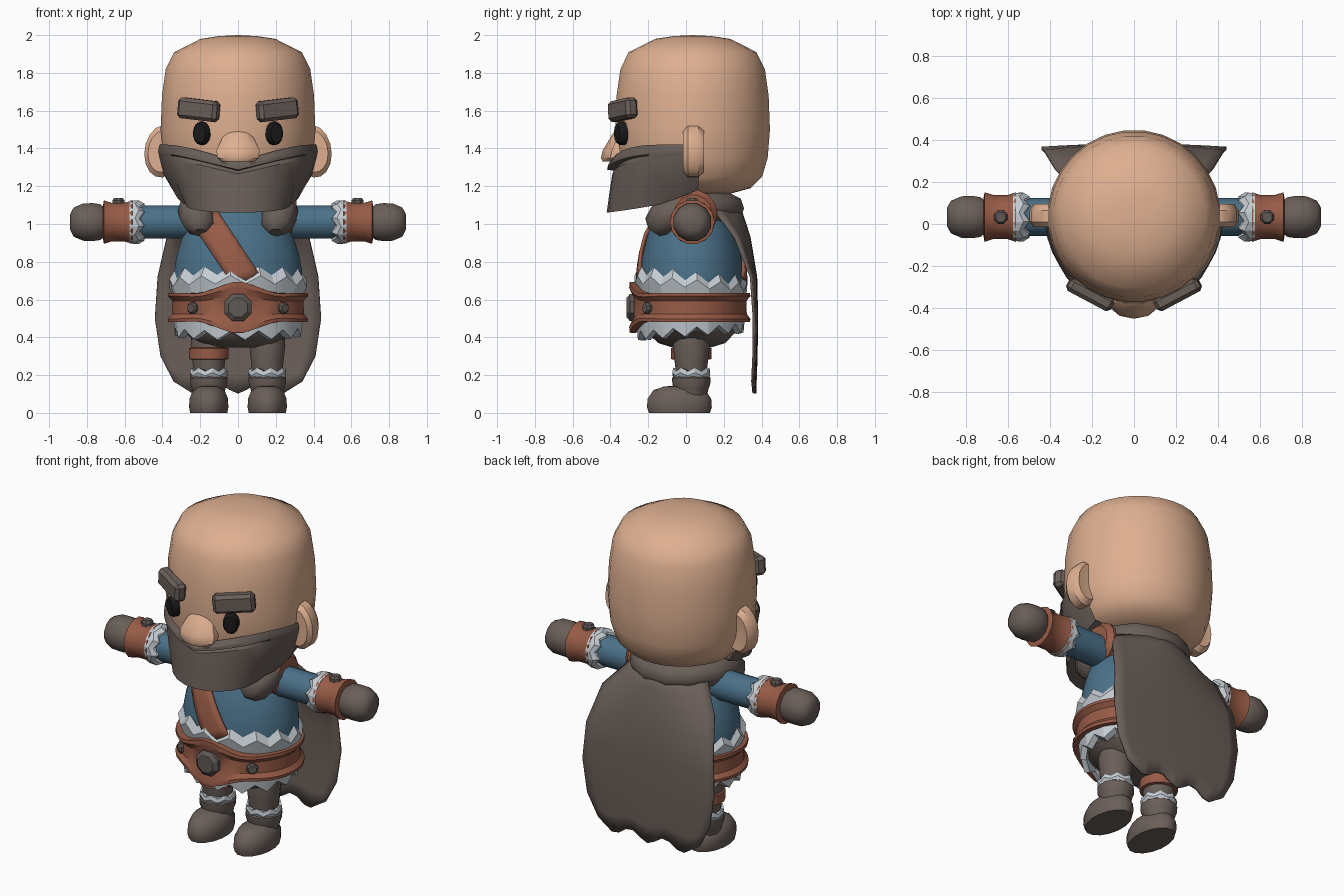
import bpy, bmesh
from math import sin, cos, pi, sqrt, radians, exp
from mathutils import Matrix, Vector

cube = bpy.data.objects.get("Cube")
if cube:
    bpy.data.objects.remove(cube, do_unlink=True)


def material(name, r, g, b):
    m = bpy.data.materials.new(name)
    m.use_nodes = True
    m.diffuse_color = (r, g, b, 1)
    m.node_tree.nodes["Principled BSDF"].inputs["Base Color"].default_value = (r, g, b, 1)
    return m


SKIN = material("skin", .73, .43, .28)
HAIR = material("grey_brown", .145, .115, .10)
LEATHER = material("leather", .31, .105, .062)
BLUE = material("blue_cloth", .07, .165, .25)
FUR = material("pale_fur", .56, .61, .65)
BLACK = material("eye_black", .01, .01, .01)
METAL = material("dull_metal", .115, .10, .09)


def finish(name, bm, mat, angle=35):
    bmesh.ops.remove_doubles(bm, verts=bm.verts, dist=0.0005)
    bmesh.ops.recalc_face_normals(bm, faces=bm.faces)
    me = bpy.data.meshes.new(name)
    bm.to_mesh(me)
    bm.free()
    ob = bpy.data.objects.new(name, me)
    bpy.context.collection.objects.link(ob)
    me.materials.append(mat)
    bpy.ops.object.select_all(action='DESELECT')
    ob.select_set(True)
    bpy.context.view_layer.objects.active = ob
    bpy.ops.object.shade_smooth_by_angle(angle=radians(angle))
    return ob


def lathe(name, mat, prof, place, n=16, sy=1.0, bend=None, angle=35):
    """Rings of (radius, height, zigzag) stacked along local z, then placed."""
    bm = bmesh.new()
    rings = []
    for r, h, *zig in prof:
        ring = []
        for i in range(n):
            a = 2 * pi * (i + .5) / n
            p = Vector((r * cos(a), r * sy * sin(a), h))
            if zig:
                p.z += zig[0] * (-1) ** i
            ring.append(bm.verts.new(place @ (bend(p) if bend else p)))
        rings.append(ring)
    for lo, hi in zip(rings, rings[1:]):
        for i in range(n):
            j = (i + 1) % n
            bm.faces.new((lo[i], lo[j], hi[j], hi[i]))
    for ring, row in ((rings[0], prof[0]), (rings[-1], prof[-1])):
        if row[0] > 0:
            bm.faces.new(ring)
    return finish(name, bm, mat, angle)


def sheet(name, mat, f, nu, nv, thick, angle=35):
    """Grid surface from f(u, v) with u, v in 0..1."""
    bm = bmesh.new()
    g = [[bm.verts.new(f(i / nu, j / nv)) for i in range(nu + 1)] for j in range(nv + 1)]
    for j in range(nv):
        for i in range(nu):
            bm.faces.new((g[j][i], g[j][i + 1], g[j + 1][i + 1], g[j + 1][i]))
    ob = finish(name, bm, mat, angle)
    if thick:
        m = ob.modifiers.new("thickness", 'SOLIDIFY')
        m.thickness, m.offset = thick, 0
    return ob


def at(x, y, z):
    return Matrix.Translation((x, y, z))


def along_x(s):
    return at(0, .033, 1.01) @ Matrix.Rotation(s * pi / 2, 4, 'Y')


def lerp_rows(rows, t):
    i = min(int(t), len(rows) - 2)
    return [a + (b - a) * (t - i) for a, b in zip(rows[i], rows[i + 1])]


# Head
lathe("head", SKIN, [(0, 1.16), (.2, 1.16), (.31, 1.19), (.37, 1.25), (.4, 1.35), (.412, 1.5),
      (.405, 1.68), (.385, 1.82), (.34, 1.91), (.2, 1.98), (.1, 1.995), (0, 2)],
      at(0, .035, 0), 28, angle=60)
lathe("nose", SKIN, [(.09, 1.33), (.115, 1.35), (.12, 1.39), (.1, 1.43), (.075, 1.48), (.05, 1.495)],
      at(0, -.375, 0), 10, .6, lambda p: Vector((p.x, p.y + (p.z - 1.37) * .3, p.z)), 40)


# Beard with a recessed mouth line and a jutting chin
FRONT = [(0, .425), (.1, .45), (.16, .452), (.18, .405), (.24, .425), (.6, .44), (1, .455), (.8, .1)]
SIDE = [(0, .418), (.1, .424), (.16, .424), (.18, .422), (.24, .42), (.6, .395), (1, .33), (.9, .1)]


def beard(u, v):
    a = radians(95) * (2 * u - 1)
    k = abs(2 * u - 1)
    w = max(0, 1 - (k / .6) ** 2)
    row = round(v * 7)
    fr, r = [f * w + s * (1 - w) for f, s in zip(FRONT[row], SIDE[row])]
    top = 1.33 + .09 * sin(min(k * 1.5, 1) * pi / 2)
    bottom = 1.06 + .12 * k * k
    return Vector((r * sin(a), .035 - r * cos(a), top + (bottom - top) * fr))


sheet("beard", HAIR, beard, 20, 7, 0, 25)

# Torso
TUNIC = [(.32, .5), (.345, .68), (.34, .76), (.325, .84), (.29, .95), (.22, 1.06), (.15, 1.16)]
lathe("tunic", BLUE, TUNIC, at(0, .03, 0), 28, .8, angle=60)
lathe("trousers", HAIR, [(.12, .345), (.22, .37), (.29, .43), (.31, .52)], at(0, .03, 0), 20, .82)
lathe("upper_fur", FUR, [(.345, .62), (.365, .685, .022), (.335, .735, .022), (.31, .70)], at(0, .025, 0),
      28, .82, lambda p: Vector((p.x, p.y, p.z - .07 * p.y)), 20)
lathe("lower_fur", FUR, [(.29, .45), (.30, .42, .02), (.335, .43, .024), (.345, .5)], at(0, .025, 0),
      28, .84, lambda p: Vector((p.x, p.y, p.z + .07 * p.y)), 20)


def widen(p):
    if p.y < 0:
        p.z *= 1 + .75 * exp(-(p.x / .13) ** 2) - .1 * exp(-((abs(p.x) - .22) / .06) ** 2)
    return p


lathe("belt", LEATHER, [(.33, -.078), (.37, -.078), (.372, -.06), (.35, -.035), (.348, .035),
      (.372, .06), (.37, .078), (.33, .078)], at(0, .02, .558), 40, .865, widen, 30)
STUD = [(1, 0), (1, .6), (.7, 1), (0, 1)]


def stud(name, place, radius, height, n=8):
    lathe(name, METAL, [(r * radius, h * height) for r, h in STUD], place, n, angle=20)


FACE_FRONT = Matrix.Rotation(pi / 2, 4, 'X')
stud("buckle", at(0, -.27, .558) @ FACE_FRONT, .078, .045)


# Leather strap across the chest and back
def strap(side):
    def f(u, v):
        z = 1.06 - .36 * v + .05 * (u - .5)
        x = -.19 + .235 * v + .145 * (u - .5)
        for (r0, z0), (r1, z1) in zip(TUNIC, TUNIC[1:]):
            if z0 <= z <= z1:
                r = r0 + (r1 - r0) * (z - z0) / (z1 - z0)
        return Vector((x, .03 + side * (.012 + .8 * sqrt(max(r * r - x * x, .002))), z))
    return f


sheet("chest_strap", LEATHER, strap(-1), 4, 8, .018)
sheet("back_strap", LEATHER, strap(1), 4, 8, .018)
lathe("shoulder_strap", LEATHER, [(.09, .22), (.125, .23), (.128, .28), (.1, .31)],
      at(0, .005, .045) @ along_x(1), 14)

# Collar wrapped round the neck, with thick rounded ends at the front
half = [(.2, -.17, .955, .035), (.2, -.15, .985, .08), (.215, -.11, 1.04, .095), (.235, -.02, 1.08, .085),
        (.23, .09, 1.09, .075), (.15, .19, 1.09, .075), (.06, .235, 1.085, .075)]
path = half + [(-x, y, z, r) for x, y, z, r in reversed(half)]
cu = bpy.data.curves.new("collar", 'CURVE')
cu.dimensions, cu.bevel_depth, cu.bevel_resolution, cu.use_fill_caps = '3D', 1, 2, True
sp = cu.splines.new('POLY')
sp.points.add(len(path) - 1)
for pt, (x, y, z, r) in zip(sp.points, path):
    pt.co, pt.radius = (x, y, z, 1), r
cu.materials.append(HAIR)
bpy.context.collection.objects.link(bpy.data.objects.new("collar", cu))

# Cape rows: height, half width, y at the middle, y at the edge
CAPE = [(1.1, .23, .28, .13), (.93, .375, .335, .26), (.72, .425, .37, .345),
        (.5, .44, .375, .36), (.3, .41, .372, .358), (.13, .34, .365, .352)]


def cape(u, v):
    z, hw, ymid, yedge = lerp_rows(CAPE, v * 5)
    s = 2 * u - 1
    hem = max(0, v * 5 - 4) * .028 * cos(pi * (1 + 3 * s))
    return Vector((hw * s, ymid + (yedge - ymid) * s * s, z + hem * (1 if abs(s) < .9 else 1.3)))


sheet("cape", HAIR, cape, 14, 10, .014, 50)

for s, side in ((1, "left"), (-1, "right")):
    # Face
    lathe(side + "_ear", SKIN, [(0, -.045), (.8, -.055), (1, -.025), (1, .03), (.8, .055), (0, .055)],
          at(s * .4, .04, 1.385) @ Matrix.Rotation(s * radians(-8), 4, 'Y') @ FACE_FRONT
          @ Matrix.Diagonal((.095, .14, 1, 1)), 16)
    lathe(side + "_eye", BLACK, [(1, 0), (1, .03), (.8, .045), (0, .05)],
          at(s * .185, -.325, 1.48) @ Matrix.Rotation(s * radians(26), 4, 'Z') @ FACE_FRONT
          @ Matrix.Diagonal((.045, .062, 1, 1)), 14)
    bm = bmesh.new()
    bmesh.ops.create_cube(bm, size=1, matrix=at(s * .208, -.335, 1.605)
                          @ Matrix.Rotation(s * radians(28), 4, 'Z')
                          @ Matrix.Rotation(s * radians(-6), 4, 'Y') @ Matrix.Diagonal((.235, .07, .11, 1)))
    bmesh.ops.bevel(bm, geom=bm.edges[:], offset=.018, segments=1, affect='EDGES')
    finish(side + "_eyebrow", bm, HAIR)

    # Arm
    lathe(side + "_sleeve", BLUE, [(.09, .15), (.09, .53)], along_x(s), 14)
    lathe(side + "_cuff_fur", FUR, [(.085, .505, .01), (.1, .51, .014), (.118, .535, .01), (.115, .575), (.09, .575)],
          along_x(s), 16, angle=20)
    lathe(side + "_bracer", LEATHER, [(.09, .555), (.118, .56), (.105, .6), (.105, .67), (.118, .71), (.09, .715)],
          along_x(s), 14, angle=30)
    stud(side + "_bracer_stud", at(s * .633, .033, 1.105), .035, .033)
    lathe(side + "_fist", HAIR, [(.075, .70), (.098, .73), (.104, .77), (.102, .82), (.08, .87), (.045, .888), (0, .889)],
          along_x(s), 12, angle=40)

    # Leg and boot
    leg = at(s * .155, .028, 0)
    lathe(side + "_leg", HAIR, [(.08, .2), (.088, .27), (.098, .36), (.09, .46)], leg, 14)
    lathe(side + "_boot_fur", FUR, [(.09, .18), (.102, .205, .008), (.098, .23, .01), (.08, .225)], leg, 16, angle=20)
    lathe(side + "_boot_shaft", HAIR, [(.08, .08), (.092, .13), (.1, .15), (.102, .185), (.085, .2)], leg, 14)
    lathe(side + "_boot_foot", HAIR, [(.1, 0), (.106, .03), (.104, .075), (.085, .12), (.05, .14), (0, .145)],
          at(s * .155, -.035, 0), 16, 1.65, angle=40)
    stud(side + "_belt_stud", at(s * .232, -.195, .555) @ Matrix.Rotation(s * radians(38), 4, 'Z') @ FACE_FRONT,
         .033, .03)

lathe("knee_band", LEATHER, [(.09, .282), (.107, .285), (.107, .342), (.09, .347)], at(-.155, .028, 0), 14)
